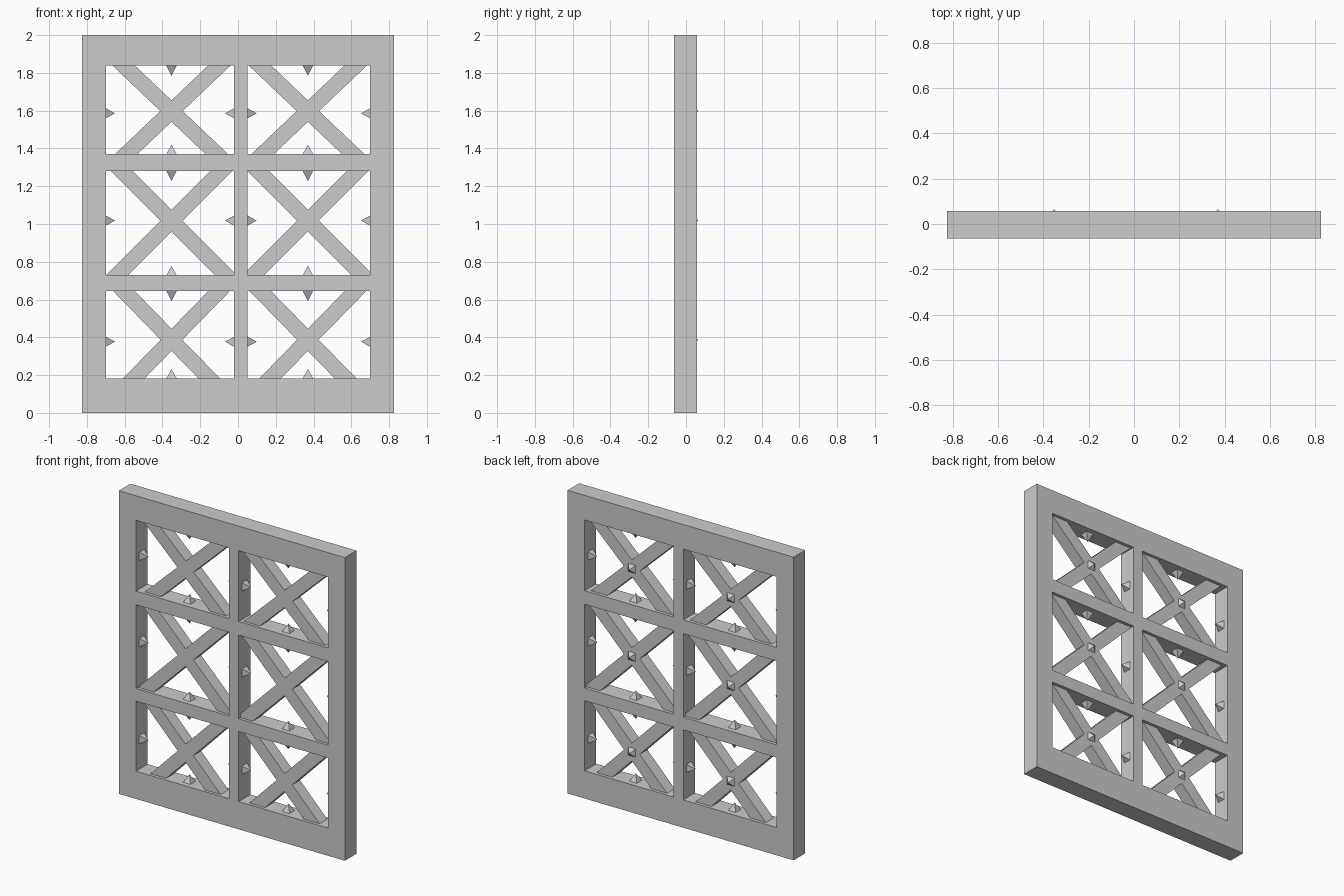
import bpy, bmesh
from math import radians, sin, cos, tan
from mathutils import Vector

if "Cube" in bpy.data.objects:
    bpy.data.objects.remove(bpy.data.objects["Cube"])

FRONT, BACK = -0.064, 0.057
MID = (FRONT + BACK) / 2
BRACE_FRONT, BRACE_BACK = -0.044, 0.036
XS = [-0.825, -0.70, -0.02, 0.05, 0.70, 0.825]
ZS = [0, 0.183, 0.645, 0.729, 1.281, 1.371, 1.838, 2.0]
COLUMNS = [(-0.352, XS[1], XS[2]), (0.37, XS[3], XS[4])]
# centre height, bottom, top, brace angle, stud height on the jambs
ROWS = [(0.387, ZS[1], ZS[2], 45.7, 0.377),
        (1.018, ZS[3], ZS[4], 45.0, 1.018),
        (1.598, ZS[5], ZS[6], 43.6, 1.586)]


def finish(name, bm):
    bmesh.ops.recalc_face_normals(bm, faces=bm.faces)
    mesh = bpy.data.meshes.new(name)
    bm.to_mesh(mesh)
    bm.free()
    obj = bpy.data.objects.new(name, mesh)
    bpy.context.collection.objects.link(obj)


def extrude_y(bm, depth):
    res = bmesh.ops.extrude_face_region(bm, geom=bm.faces[:], use_keep_orig=True)
    verts = [g for g in res["geom"] if isinstance(g, bmesh.types.BMVert)]
    bmesh.ops.translate(bm, verts=verts, vec=(0, depth, 0))


def cross_brace(name, cx, cz, down, up, angle, w=0.041):
    # X-shaped profile, ends tucked slightly into the rails
    a = radians(angle)
    hw = w / sin(a)
    u, d = up + 0.006, down + 0.006
    xu, xd = u / tan(a), d / tan(a)
    profile = [(0, w / cos(a)), (xu - hw, u), (xu + hw, u), (hw, 0),
               (xd + hw, -d), (xd - hw, -d), (0, -w / cos(a)),
               (-xd + hw, -d), (-xd - hw, -d), (-hw, 0),
               (-xu - hw, u), (-xu + hw, u)]
    bm = bmesh.new()
    bm.faces.new([bm.verts.new((cx + x, BRACE_FRONT, cz + z)) for x, z in profile])
    extrude_y(bm, BRACE_BACK - BRACE_FRONT)
    finish(name, bm)


def stud(name, base, direction, height=0.049, half=0.027):
    # four-sided pyramid pointing along an axis
    n, c = Vector(direction), Vector(base)
    s = Vector((n.y, n.z, n.x)) * half
    t = n.cross(s)
    bm = bmesh.new()
    ring = [bm.verts.new(c + s * i + t * j)
            for i, j in ((1, 1), (-1, 1), (-1, -1), (1, -1))]
    tip = bm.verts.new(c + n * height)
    bm.faces.new(ring)
    for i in range(4):
        bm.faces.new((ring[i], ring[(i + 1) % 4], tip))
    finish(name, bm)


# Frame: grid of faces with six openings, given depth
bm = bmesh.new()
grid = [[bm.verts.new((x, FRONT, z)) for z in ZS] for x in XS]
for i in range(len(XS) - 1):
    for k in range(len(ZS) - 1):
        if i in (1, 3) and k in (1, 3, 5):
            continue
        bm.faces.new((grid[i][k], grid[i + 1][k], grid[i + 1][k + 1], grid[i][k + 1]))
extrude_y(bm, BACK - FRONT)
bmesh.ops.dissolve_limit(bm, angle_limit=0.01, verts=bm.verts, edges=bm.edges)
bmesh.ops.triangulate(bm, faces=[f for f in bm.faces if len(f.verts) > 4])
finish("window_frame", bm)

# Braces and studs in each opening
for cx, left, right in COLUMNS:
    for cz, bottom, top, angle, sz in ROWS:
        cross_brace("cross_brace", cx, cz, cz - bottom, top - cz, angle)
        stud("brace_stud", (cx, BRACE_BACK, cz), (0, 1, 0), 0.029)
        stud("left_stud", (left, MID, sz), (1, 0, 0))
        stud("right_stud", (right, MID, sz), (-1, 0, 0))
        stud("bottom_stud", (cx, MID, bottom), (0, 0, 1))
        stud("top_stud", (cx, MID, top), (0, 0, -1), 0.054)
